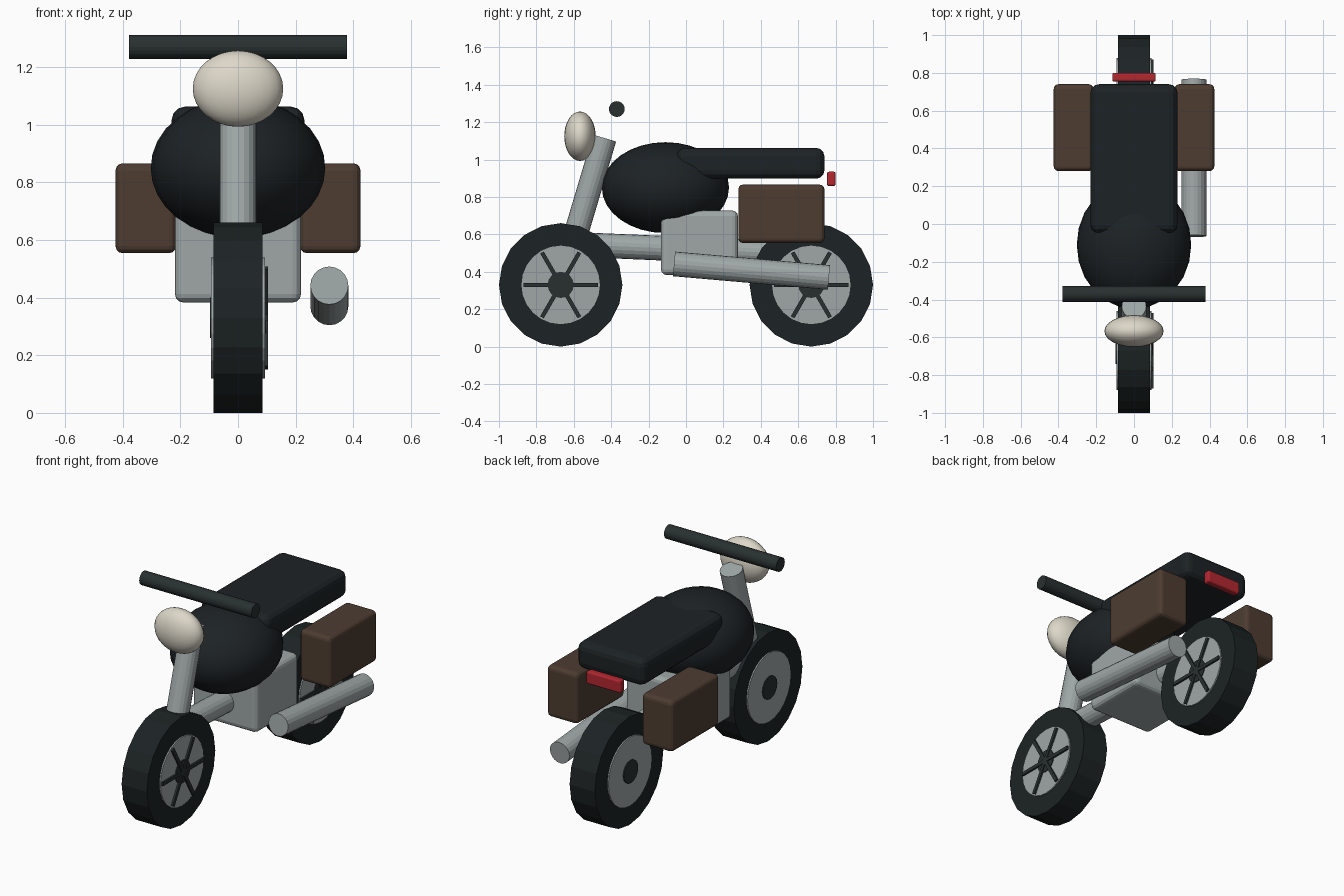
import bpy, bmesh
from math import radians
from mathutils import Matrix, Vector

if "Cube" in bpy.data.objects:
    bpy.data.objects.remove(bpy.data.objects["Cube"])


def material(name, rgb):
    m = bpy.data.materials.new(name)
    m.diffuse_color = (*rgb, 1)
    m.use_nodes = True
    m.node_tree.nodes["Principled BSDF"].inputs["Base Color"].default_value = m.diffuse_color
    return m


BLACK = material("black", (0.012, 0.016, 0.018))
RUBBER = material("rubber", (0.012, 0.017, 0.018))
DARK = material("dark_metal", (0.022, 0.03, 0.03))
STEEL = material("steel", (0.35, 0.39, 0.39))
LEATHER = material("leather", (0.075, 0.046, 0.031))
CREAM = material("cream", (0.72, 0.68, 0.58))
RED = material("red", (0.45, 0.02, 0.03))


def finish(name, bm, mat, smooth=False):
    me = bpy.data.meshes.new(name)
    bm.to_mesh(me)
    bm.free()
    for p in me.polygons:
        p.use_smooth = smooth
    me.materials.append(mat)
    ob = bpy.data.objects.new(name, me)
    bpy.context.collection.objects.link(ob)
    return ob


def box(name, centre, size, mat, bevel=0.0, tilt=0.0):
    bm = bmesh.new()
    bmesh.ops.create_cube(bm, size=1)
    bmesh.ops.scale(bm, vec=size, verts=bm.verts)
    ob = finish(name, bm, mat)
    ob.location = centre
    ob.rotation_euler.x = tilt
    if bevel:
        mod = ob.modifiers.new("rounded_edges", 'BEVEL')
        mod.width, mod.segments = bevel, 3
    return ob


def tube(name, a, b, r, mat, sides=20):
    a, b = Vector(a), Vector(b)
    d = b - a
    bm = bmesh.new()
    bmesh.ops.create_cone(bm, cap_ends=True, segments=sides, radius1=r, radius2=r, depth=d.length)
    turn = Matrix.Rotation(radians(90), 4, 'Y') if abs(d.normalized().x) > 0.99 \
        else d.to_track_quat('Z', 'X').to_matrix().to_4x4()
    bm.transform(Matrix.Translation((a + b) / 2) @ turn)
    return finish(name, bm, mat)


def ellipsoid(name, centre, radii, mat):
    bm = bmesh.new()
    bmesh.ops.create_uvsphere(bm, u_segments=24, v_segments=16, radius=1)
    bmesh.ops.scale(bm, vec=radii, verts=bm.verts)
    ob = finish(name, bm, mat, smooth=True)
    ob.location = centre
    return ob


# Wheels: tyre, disc, hub, and spokes on the right-hand face
for side, y in (("front", -0.67), ("rear", 0.67)):
    for part, r, w, mat, n in (("tyre", 0.33, 0.085, RUBBER, 20),
                               ("wheel_disc", 0.21, 0.093, STEEL, 24),
                               ("hub", 0.07, 0.098, DARK, 16)):
        tube(f"{side}_{part}", (-w, y, 0.33), (w, y, 0.33), r, mat, n)
    for i in range(3):
        box(f"{side}_spoke_{i + 1}", (0.093, y, 0.33), (0.022, 0.40, 0.022), DARK,
            tilt=radians(60 * i))

# Steering
tube("front_fork", (0, -0.67, 0.33), (0, -0.436, 1.115), 0.065, STEEL)
tube("handlebar", (-0.378, -0.37, 1.27), (0.378, -0.37, 1.27), 0.042, DARK)
ellipsoid("headlight", (0, -0.567, 1.125), (0.157, 0.084, 0.132), CREAM)

# Body and engine
ellipsoid("fuel_tank", (0, -0.11, 0.85), (0.303, 0.34, 0.243), BLACK)
box("seat", (0, 0.345, 0.98), (0.46, 0.79, 0.165), BLACK, 0.045)
box("engine", (0, 0.072, 0.555), (0.438, 0.412, 0.344), STEEL, 0.03)
tube("frame_tube", (0, -0.56, 0.545), (0, 0.60, 0.495), 0.066, STEEL)
tube("exhaust", (0.317, -0.064, 0.442), (0.317, 0.764, 0.370), 0.066, STEEL)

# Side bags and tail light
for side, s in (("left", -1), ("right", 1)):
    box(f"{side}_side_bag", (s * 0.32, 0.51, 0.71), (0.21, 0.46, 0.312), LEATHER, 0.025)
box("tail_light", (0, 0.777, 0.897), (0.23, 0.046, 0.076), RED, 0.01)
